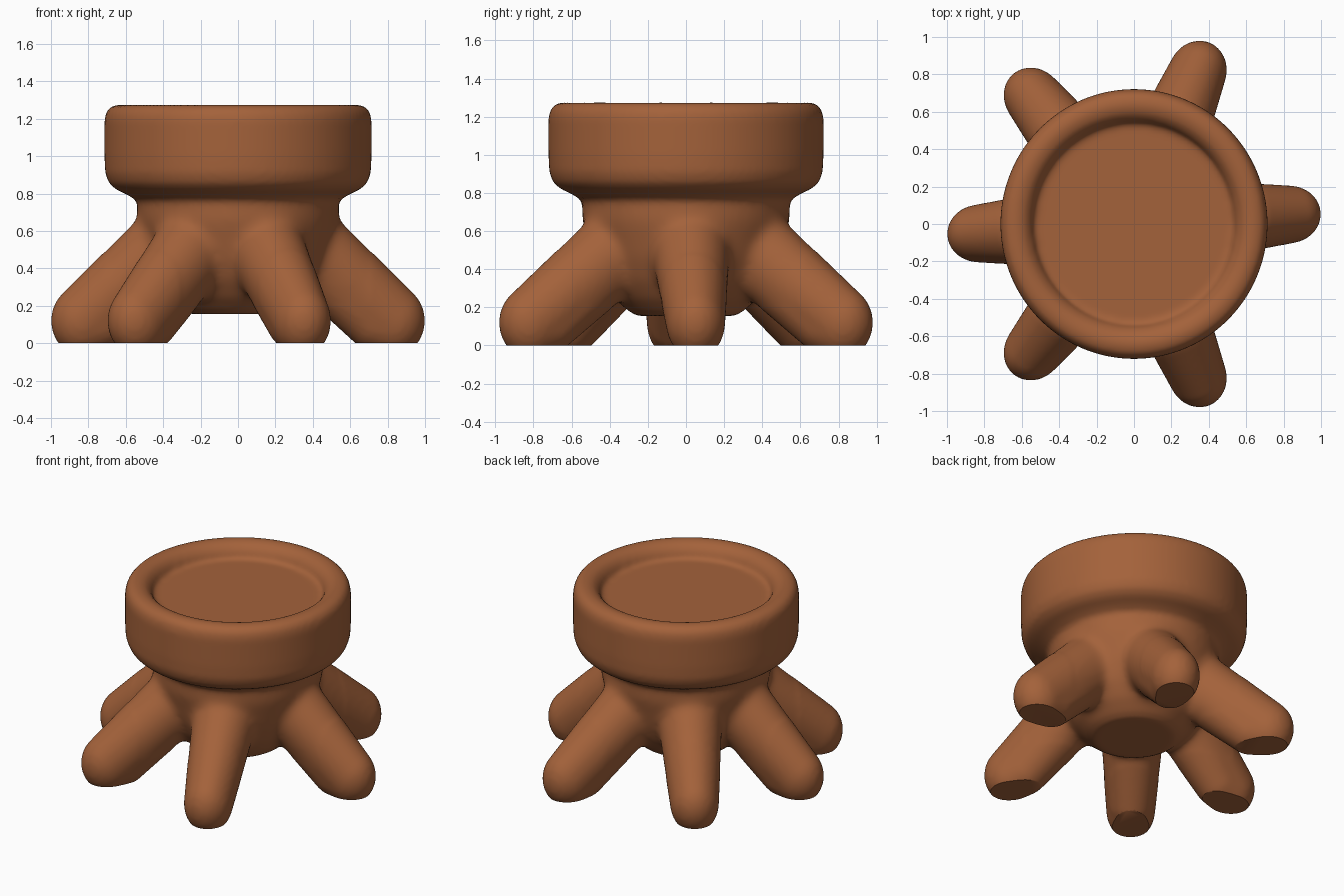
import bpy, bmesh, math
from mathutils import Vector

if "Cube" in bpy.data.objects:
    bpy.data.objects.remove(bpy.data.objects["Cube"])

brown = bpy.data.materials.new("clay brown")
brown.diffuse_color = (0.37, 0.122, 0.043, 1)
brown.use_nodes = True
brown.node_tree.nodes["Principled BSDF"].inputs["Base Color"].default_value = brown.diffuse_color


def lathe(bm, profile, n=96):
    """Closed solid of revolution; first and last points lie on the axis."""
    bottom = bm.verts.new((0, 0, profile[0][1]))
    top = bm.verts.new((0, 0, profile[-1][1]))
    rings = []
    for r, z in profile[1:-1]:
        rings.append([bm.verts.new((r * math.cos(2 * math.pi * i / n),
                                    1.01 * r * math.sin(2 * math.pi * i / n), z)) for i in range(n)])
    for i in range(n):
        j = (i + 1) % n
        bm.faces.new((bottom, rings[0][j], rings[0][i]))
        bm.faces.new((top, rings[-1][i], rings[-1][j]))
        for a, b in zip(rings, rings[1:]):
            bm.faces.new((a[i], a[j], b[j], b[i]))


def leg(bm, angle, reach):
    """Tapered leg: hull of a root, a heel and a toe ellipsoid."""
    out = Vector((math.cos(angle), math.sin(angle), 0))
    side = Vector((-out.y, out.x, 0))
    up = Vector((0, 0, 1))
    verts = []
    for (r, z), (a, b, c) in (((0.42, 0.48), (0.21, 0.205, 0.22)),
                              ((reach - 0.27, 0.13), (0.16, 0.15, 0.17)),
                              ((reach - 0.17, 0.12), (0.172, 0.155, 0.19))):
        for i in range(1, 16):
            t = math.pi * i / 16
            for k in range(28):
                p = 2 * math.pi * k / 28
                verts.append(bm.verts.new(out * (r + a * math.sin(t) * math.cos(p))
                                          + side * (b * math.sin(t) * math.sin(p))
                                          + up * (z + c * math.cos(t))))
    bmesh.ops.convex_hull(bm, input=verts)
    loose = [v for v in verts if v.is_valid and not v.link_faces]
    bmesh.ops.delete(bm, geom=loose, context='VERTS')


# bowl with rim, neck and rounded belly
profile = [(0, 0.155), (0.25, 0.155), (0.29, 0.175), (0.37, 0.24), (0.44, 0.34), (0.49, 0.46),
           (0.52, 0.58), (0.54, 0.66), (0.538, 0.73), (0.545, 0.765), (0.60, 0.798),
           (0.65, 0.82), (0.69, 0.855), (0.71, 0.91), (0.714, 1.0), (0.714, 1.19),
           (0.705, 1.235), (0.68, 1.263), (0.645, 1.275), (0.61, 1.272), (0.575, 1.255),
           (0.55, 1.225), (0.537, 1.19), (0.53, 1.175), (0, 1.175)]
bm = bmesh.new()
lathe(bm, profile)

# six splayed legs
for deg, reach in ((3.5, 1.0), (67.3, 1.05), (128.6, 1.03),
                   (183.5, 1.0), (231.4, 1.03), (292.7, 1.05)):
    leg(bm, math.radians(deg), reach)
bmesh.ops.recalc_face_normals(bm, faces=bm.faces[:])
mesh = bpy.data.meshes.new("footed_bowl")
bm.to_mesh(mesh)
bm.free()
bowl = bpy.data.objects.new("footed_bowl", mesh)
bpy.context.collection.objects.link(bowl)

# fuse everything into one skin
mod = bowl.modifiers.new("fuse", 'REMESH')
mod.mode = 'VOXEL'
mod.voxel_size = 0.018
bpy.context.view_layer.update()
fused = bpy.data.meshes.new_from_object(bowl.evaluated_get(bpy.context.evaluated_depsgraph_get()))
bowl.modifiers.clear()
bowl.data = fused

# soften the leg joints, then the whole skin lightly, and cut flat soles
bm = bmesh.new()
bm.from_mesh(fused)
joints = [v for v in bm.verts if 0.2 < v.co.z < 0.72 and v.co.xy.length < 0.72]
for _ in range(16):
    bmesh.ops.smooth_vert(bm, verts=joints, factor=0.5, use_axis_x=True, use_axis_y=True, use_axis_z=True)
for _ in range(2):
    bmesh.ops.smooth_vert(bm, verts=bm.verts[:], factor=0.5, use_axis_x=True, use_axis_y=True, use_axis_z=True)
cut = bmesh.ops.bisect_plane(bm, geom=bm.verts[:] + bm.edges[:] + bm.faces[:], dist=0.0001,
                             plane_co=(0, 0, 0), plane_no=(0, 0, -1), clear_outer=True)
edges = [e for e in cut['geom_cut'] if isinstance(e, bmesh.types.BMEdge) and e.is_boundary]
bmesh.ops.holes_fill(bm, edges=edges, sides=0)
bmesh.ops.recalc_face_normals(bm, faces=bm.faces[:])
bm.to_mesh(fused)
bm.free()
fused.materials.clear()
fused.materials.append(brown)

bpy.context.view_layer.objects.active = bowl
bowl.select_set(True)
bpy.ops.object.shade_smooth_by_angle(angle=math.radians(40))
